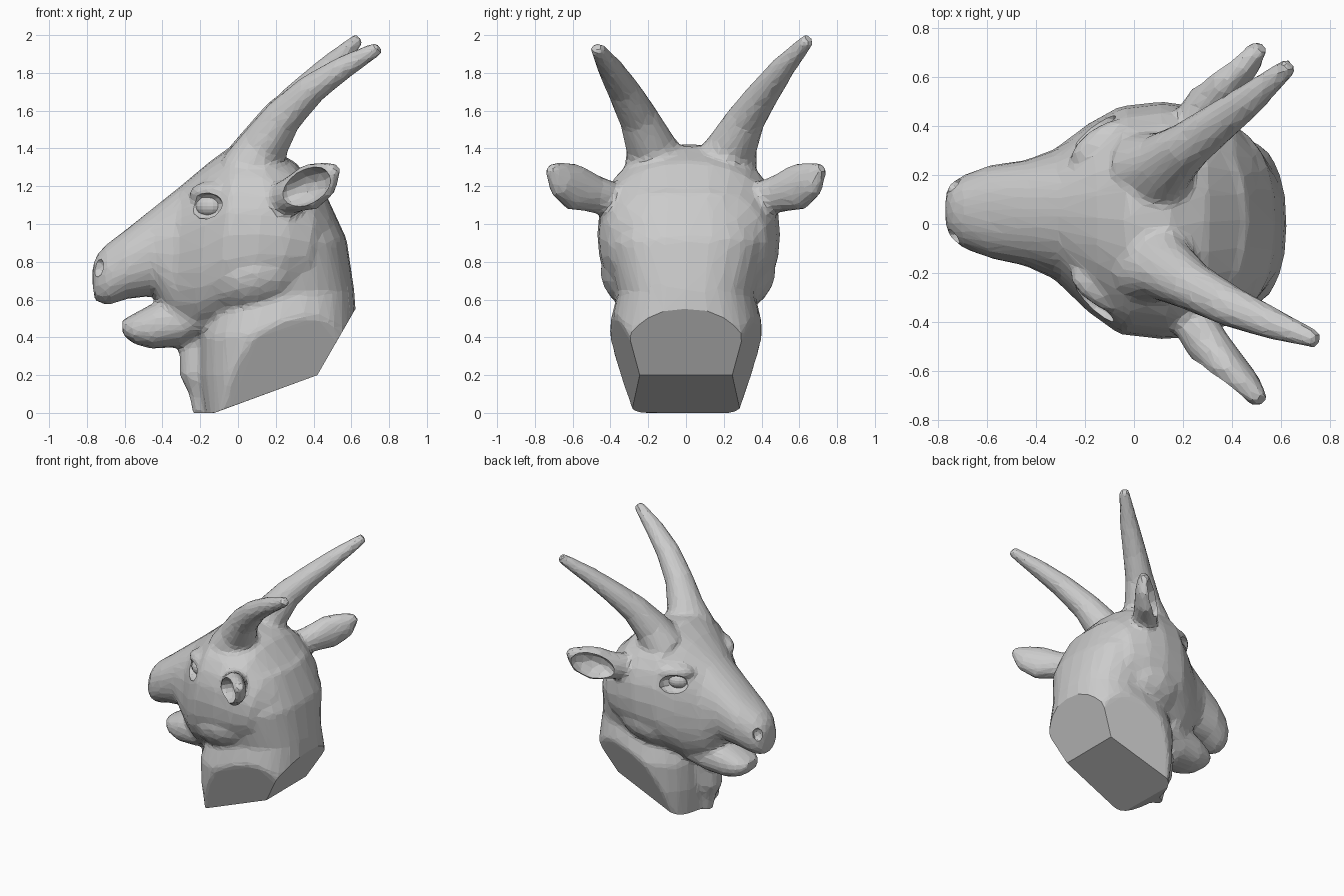
import bpy, bmesh, math
from mathutils import Vector, Matrix

if "Cube" in bpy.data.objects:
    bpy.data.objects.remove(bpy.data.objects["Cube"])


def loft(bm, rings, p=2.0, n=28):
    """Closed skin over super-ellipse rings given as (centre, half axis u, half axis v)."""
    def power(t):
        return math.copysign(abs(t) ** (2 / p), t)
    loops = []
    for c, u, v in rings:
        loops.append([bm.verts.new(c + u * power(math.cos(a)) + v * power(math.sin(a)))
                      for a in (2 * math.pi * i / n for i in range(n))])
    for a, b in zip(loops, loops[1:]):
        for i in range(n):
            j = (i + 1) % n
            bm.faces.new((a[i], a[j], b[j], b[i]))
    bm.faces.new(loops[0][::-1])
    bm.faces.new(loops[-1])


def profile(rows):
    """Side-view rows (x1, z1, x2, z2, half width, centre y) to rings."""
    out = []
    for x1, z1, x2, z2, w, cy in rows:
        out.append((Vector(((x1 + x2) / 2, cy, (z1 + z2) / 2)),
                    Vector((x2 - x1, 0, z2 - z1)) / 2, Vector((0, w, 0))))
    return out


def tube(path, radii):
    """Rings square to a path, radii are (across, upward)."""
    pts = [Vector(q) for q in path]
    out = []
    for i, c in enumerate(pts):
        d = (pts[min(i + 1, len(pts) - 1)] - pts[max(i - 1, 0)]).normalized()
        side = d.cross(Vector((0, 0, 1))).normalized()
        out.append((c, side * radii[i][0], side.cross(d) * radii[i][1]))
    return out


def ball(bm, c, r, rot=Matrix.Identity(4)):
    m = Matrix.Translation(c) @ rot @ Matrix.Diagonal((*r, 1))
    bmesh.ops.create_uvsphere(bm, u_segments=16, v_segments=10, radius=1, matrix=m)


def cut(bm, co, no):
    """Slice away everything on the normal's side and cap the hole."""
    bmesh.ops.bisect_plane(bm, geom=bm.verts[:] + bm.edges[:] + bm.faces[:],
                           plane_co=co, plane_no=no, clear_outer=True)
    bmesh.ops.holes_fill(bm, edges=[e for e in bm.edges if e.is_boundary], sides=0)


def to_object(name, bm):
    bmesh.ops.recalc_face_normals(bm, faces=bm.faces[:])
    me = bpy.data.meshes.new(name)
    bm.to_mesh(me)
    bm.free()
    ob = bpy.data.objects.new(name, me)
    bpy.context.collection.objects.link(ob)
    return ob


def bake(ob):
    dg = bpy.context.evaluated_depsgraph_get()
    dg.update()
    me = bpy.data.meshes.new_from_object(ob.evaluated_get(dg))
    ob.modifiers.clear()
    ob.data = me


# neck with chamfered sides
bm = bmesh.new()
loft(bm, profile([
    (-0.05, 1.12, 0.46, 1.17, 0.36, .01), (-0.1, 0.85, 0.575, 0.92, 0.43, .01),
    (-0.14, 0.6, 0.615, 0.65, 0.365, .0), (-0.2, 0.4, 0.63, 0.45, 0.415, .0),
    (-0.2, 0.2, 0.63, 0.2, 0.40, .0), (-0.17, -0.06, 0.6, -0.06, 0.37, .0)]), 2.5)
for s in (1, -1):
    cut(bm, (0.42, 0.245 * s, 0.2), (0.034, 0.149 * s, -0.06))

# skull and upper muzzle
loft(bm, profile([
    (-0.77, 0.78, -0.77, 0.66, 0.06, .06), (-0.745, 0.84, -0.755, 0.59, 0.11, .055),
    (-0.7, 0.89, -0.69, 0.57, 0.15, .05), (-0.6, 0.965, -0.58, 0.605, 0.19, .05),
    (-0.45, 1.085, -0.44, 0.62, 0.215, .045), (-0.3, 1.205, -0.35, 0.46, 0.265, .04),
    (-0.15, 1.33, -0.22, 0.42, 0.385, .025), (-0.02, 1.425, -0.1, 0.45, 0.465, .015),
    (0.15, 1.41, 0.08, 0.48, 0.485, .015), (0.3, 1.33, 0.22, 0.53, 0.47, .01),
    (0.42, 1.2, 0.36, 0.6, 0.42, .01), (0.5, 1.08, 0.46, 0.7, 0.31, .01)]), 2.25)

# lower jaw
loft(bm, profile([
    (-0.615, 0.49, -0.61, 0.41, 0.08, .05), (-0.57, 0.515, -0.55, 0.365, 0.13, .05),
    (-0.45, 0.58, -0.46, 0.34, 0.17, .045), (-0.3, 0.64, -0.3, 0.35, 0.2, .04),
    (-0.12, 0.65, -0.15, 0.44, 0.27, .03)]), 2.4)

# beard
loft(bm, profile([
    (-0.28, 0.5, -0.1, 0.5, 0.13, .03), (-0.31, 0.35, -0.12, 0.35, 0.1, .03),
    (-0.31, 0.2, -0.14, 0.2, 0.09, .02), (-0.26, 0.1, -0.15, 0.1, 0.06, .02),
    (-0.24, -0.01, -0.18, -0.01, 0.035, .02)]))

# horns, straight along the brow line and flared at the root
horn_r = [(0.19, 0.16), (0.13, 0.125), (0.1, 0.1), (0.085, 0.08), (0.066, 0.062), (0.036, 0.036)]
loft(bm, tube([(0.08, -0.15, 1.29), (0.14, -0.19, 1.42), (0.24, -0.255, 1.57),
               (0.39, -0.335, 1.715), (0.56, -0.405, 1.83), (0.75, -0.475, 1.935)], horn_r), 2.2, 16)
loft(bm, tube([(0.07, 0.2, 1.29), (0.13, 0.25, 1.42), (0.22, 0.32, 1.56),
               (0.34, 0.41, 1.69), (0.48, 0.515, 1.83), (0.64, 0.65, 1.98)], horn_r), 2.2, 16)

# cheeks, ears, brows, and the hollows that are carved later
hollow = bmesh.new()
eyes = bmesh.new()
for s in (1, -1):
    ball(bm, (0.1, 0.01 + 0.2 * s, 0.745), (0.32, 0.265, 0.215), Matrix.Rotation(-0.25, 4, 'Y'))
    loft(bm, tube([(0.22, 0.36 * s, 1.12), (0.3, 0.49 * s, 1.16), (0.38, 0.59 * s, 1.195),
                   (0.46, 0.665 * s, 1.24), (0.52, 0.72 * s, 1.3)],
                  [(0.09, 0.09), (0.09, 0.1), (0.085, 0.125), (0.065, 0.1), (0.03, 0.035)]), 2, 18)
    along = Vector((0.33, 0.27 * s, 0.17)).normalized()
    out = Vector((-0.63, 0.74 * s, -0.15))
    out = (out - along * out.dot(along)).normalized()
    rot = Matrix((along, out, along.cross(out))).transposed()
    ball(hollow, Vector((0.395, 0.60 * s, 1.205)) + out * 0.075, (0.17, 0.115, 0.095), rot.to_4x4())
    # brow ridge and eye socket
    turn = Matrix.Rotation(0.6 * s, 4, 'Z')
    ball(bm, (-0.14, 0.03 + 0.305 * s, 1.165), (0.14, 0.06, 0.06), turn)
    ball(hollow, (-0.17, 0.03 + 0.36 * s, 1.095), (0.11, 0.065, 0.07), turn)
    ball(eyes, (-0.155, 0.03 + 0.275 * s, 1.095), (0.08, 0.06, 0.06), turn)
    # nostril
    ball(hollow, (-0.745, 0.055 + 0.11 * s, 0.77), (0.045, 0.035, 0.05))

# fuse the parts into one skin
head = to_object("goat_head", bm)
m = head.modifiers.new("fuse", 'REMESH')
m.mode = 'VOXEL'
m.voxel_size = 0.018
m = head.modifiers.new("soften", 'SMOOTH')
m.factor = 0.5
m.iterations = 8
bake(head)

# flat cuts at the back and base of the neck
bm = bmesh.new()
bm.from_mesh(head.data)
cut(bm, (0.61, 0, 0.53), (0.33, 0, -0.19))
cut(bm, (0.42, 0, 0.2), (0.19, 0, -0.52))
cut(bm, (0, 0, 0.0), (0, 0, -1))
bmesh.ops.recalc_face_normals(bm, faces=bm.faces[:])
bm.to_mesh(head.data)
bm.free()

# carve hollows and reduce to a coarse faceted surface
cutter = to_object("hollow_cutter", hollow)
cutter.hide_render = True
cutter.display_type = 'WIRE'
m = head.modifiers.new("carve", 'BOOLEAN')
m.operation = 'DIFFERENCE'
m.solver = 'EXACT'
m.object = cutter
m = head.modifiers.new("facet", 'DECIMATE')
m.ratio = 0.08
bake(head)
bpy.data.objects.remove(cutter)
for poly in head.data.polygons:
    poly.use_smooth = False
to_object("eyes", eyes)
